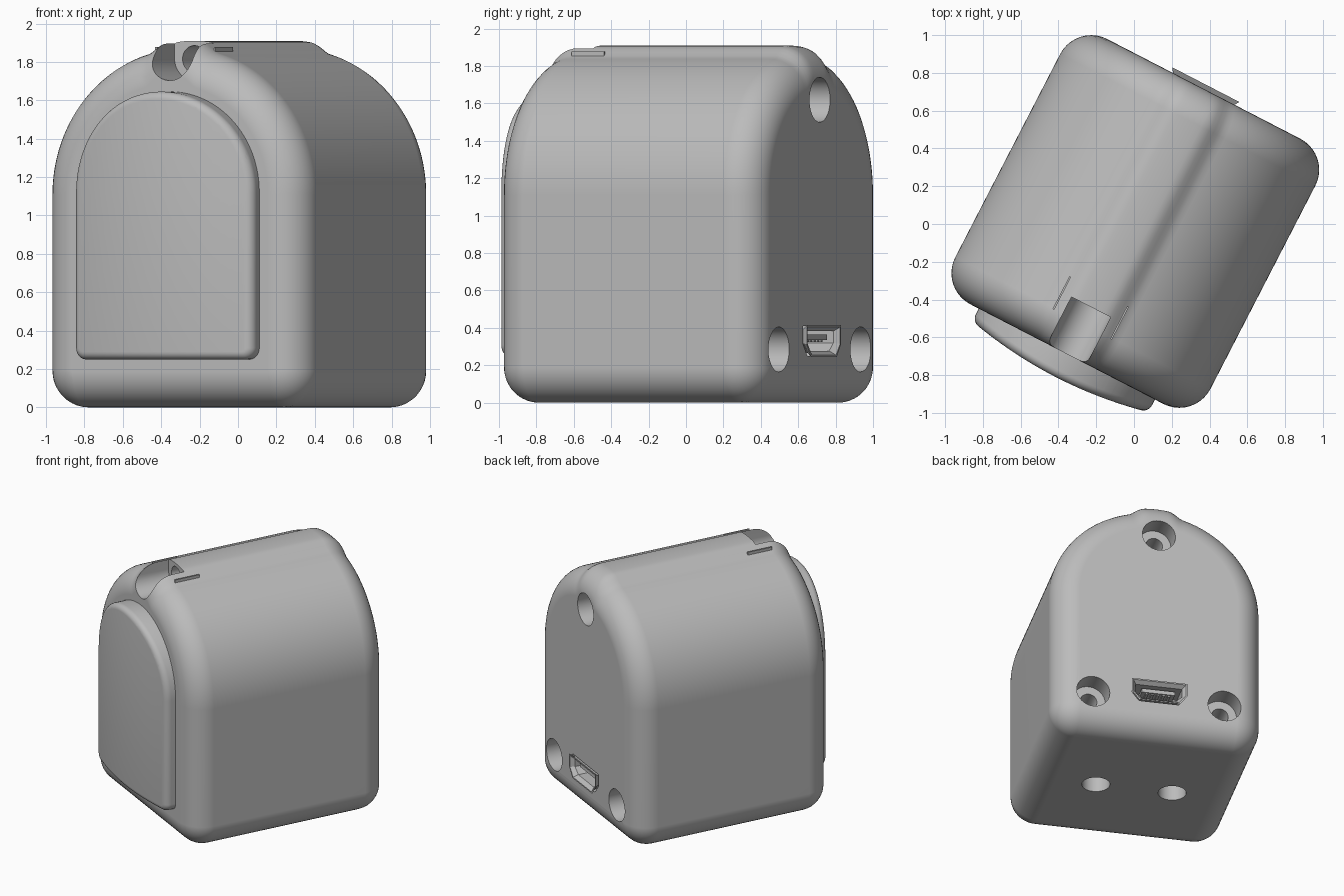
import bpy, bmesh
from math import pi, sin, cos, radians
from mathutils import Matrix

if "Cube" in bpy.data.objects:
    bpy.data.objects.remove(bpy.data.objects["Cube"])

TURN = radians(-27.3)      # the whole model is turned about z
FRONT, BACK = -0.775, 0.805

grey = bpy.data.materials.new("plain_grey")
grey.use_nodes = True
grey.diffuse_color = (0.5, 0.5, 0.5, 1)
grey.node_tree.nodes["Principled BSDF"].inputs["Base Color"].default_value = (0.5, 0.5, 0.5, 1)


def finish(name, bm):
    bmesh.ops.recalc_face_normals(bm, faces=bm.faces)
    mesh = bpy.data.meshes.new(name)
    bm.to_mesh(mesh)
    bm.free()
    mesh.materials.append(grey)
    ob = bpy.data.objects.new(name, mesh)
    ob.rotation_euler.z = TURN
    bpy.context.collection.objects.link(ob)
    return ob


def activate(ob):
    bpy.ops.object.select_all(action="DESELECT")
    ob.select_set(True)
    bpy.context.view_layer.objects.active = ob


def smooth(ob):
    activate(ob)
    bpy.ops.object.shade_smooth_by_angle(angle=radians(32))


def loft(sections, capped=True):
    """Skin a list of (y, [(x, z), ...]) sections."""
    bm = bmesh.new()
    rings = [[bm.verts.new((x, y, z)) for x, z in pts] for y, pts in sections]
    n = len(rings[0])
    pairs = list(zip(rings, rings[1:])) + ([] if capped else [(rings[-1], rings[0])])
    for a, b in pairs:
        for i in range(n):
            j = (i + 1) % n
            bm.faces.new((a[i], a[j], b[j], b[i]))
    if capped:
        bm.faces.new(rings[0])
        bm.faces.new(rings[-1])
    return bm


def arch(half, base, spring, corner, inset=0, bump=0):
    """Round-topped outline with rounded lower corners and an optional ridge."""
    pts, n, r = [], 96, half - inset
    for i in range(n + 1):
        t = pi * i / n
        f = min(max((abs(t - pi / 2) - 0.11) / 0.16, 0), 1)
        rr = r + bump * (1 - f * f * (3 - 2 * f))
        pts.append((rr * cos(t), spring + rr * sin(t)))
    c = corner - inset
    for side, start in ((-1, pi), (1, 1.5 * pi)):
        for i in range(11):
            t = start + pi / 2 * i / 10
            pts.append((side * (half - corner) + c * cos(t), base + corner + c * sin(t)))
    return pts


def cylinder(radius, depth, place, axis="Y"):
    bm = bmesh.new()
    m = Matrix.Translation(place)
    if axis == "Y":
        m = m @ Matrix.Rotation(pi / 2, 4, "X")
    bmesh.ops.create_cone(bm, cap_ends=True, segments=48, radius1=radius,
                          radius2=radius, depth=depth, matrix=m)
    return bm


def cut(ob, bm):
    cutter = finish("cutter", bm)
    cutter.hide_render = True
    mod = ob.modifiers.new("cut", "BOOLEAN")
    mod.operation, mod.solver, mod.object = "DIFFERENCE", "EXACT", cutter
    activate(ob)
    bpy.ops.object.modifier_apply(modifier=mod.name)
    bpy.data.objects.remove(cutter)


def box(name, size, place):
    bm = bmesh.new()
    bmesh.ops.create_cube(bm, size=1, matrix=Matrix.Translation(place) @ Matrix.Diagonal((*size, 1)))
    return finish(name, bm)


# Housing: arched block with rounded front and back rims and a top ridge
fillet = 0.185
rim = [(fillet * (1 - cos(k * pi / 20)), fillet * (1 - sin(k * pi / 20))) for k in range(11)]
sections = [(FRONT + y, arch(0.76, 0, 1.11, 0.19, d, 0.04)) for y, d in rim]
sections += [(BACK - y, arch(0.76, 0, 1.11, 0.19, d, 0.04)) for y, d in reversed(rim)]
housing = finish("housing", loft(sections))

# Open U-shaped notch at the top front, with a small hole in its rear wall
u = [(0.117 * cos(pi + pi * i / 24), 1.82 + 0.117 * sin(pi + pi * i / 24)) for i in range(25)]
u += [(0.117, 2.1), (-0.117, 2.1)]
cut(housing, loft([(-0.95, u), (-0.495, u)]))
cut(housing, cylinder(0.07, 0.4, (0, -0.4, 1.815)))

# Counterbored screw holes in the back
for x, z in ((-0.477, 0.285), (0.477, 0.285), (0, 1.62)):
    cut(housing, cylinder(0.12, 0.4, (x, BACK + 0.05, z)))
    cut(housing, cylinder(0.06, 0.6, (x, BACK - 0.2, z)))

# Two mounting holes underneath
for x in (-0.277, 0.277):
    cut(housing, cylinder(0.1, 0.6, (x, 0, 0), "Z"))


# Connector outline: wide top, chamfered lower corners
def port(grow):
    w, h = 0.18 + grow, 0.065 + grow
    return [(x, 0.33 + z) for x, z in
            ((-w, h), (w, h), (w, -h * 0.2), (w - 0.05, -h), (0.05 - w, -h), (-w, -h * 0.2))]


cut(housing, loft([(0.6, port(0.015)), (1.0, port(0.015))]))
smooth(housing)
housing.modifiers.new("even_shading", "WEIGHTED_NORMAL").keep_sharp = True

# Connector shell with flared lip, back plate and tongue
shell = finish("port_shell", loft([(0.61, port(0)), (0.8, port(0)), (0.83, port(0.02)),
                                   (0.83, port(0.01)), (0.8, port(-0.012)), (0.61, port(-0.012))],
                                  capped=False))
box("port_back", (0.33, 0.02, 0.1), (0, 0.63, 0.335))
box("port_tongue", (0.24, 0.15, 0.03), (0, 0.71, 0.35))
for i in range(5):
    box("port_contact", (0.02, 0.13, 0.012), (-0.08 + 0.04 * i, 0.71, 0.331))

# Front panel: arched plate with rounded rim, bowed across its width
soft, edge, rear = 0.04, -0.85, -0.7
rim = [(soft * (1 - cos(k * pi / 12)), soft * (1 - sin(k * pi / 12))) for k in range(7)]
bm = loft([(edge + y, arch(0.525, 0.25, 1.12, 0.06, d)) for y, d in rim]
          + [(rear, arch(0.525, 0.25, 1.12, 0.06))])
for i in range(-11, 12):
    bmesh.ops.bisect_plane(bm, geom=bm.verts[:] + bm.edges[:] + bm.faces[:], dist=1e-5,
                           plane_co=(i * 0.0437, 0, 0), plane_no=(1, 0, 0))
for v in bm.verts:
    if v.co.y < rear - 0.01:
        v.co.y -= 0.06 * (1 - (v.co.x / 0.525) ** 2)
smooth(finish("front_panel", bm))

# Thin rails beside the notch
for x in (-0.172, 0.172):
    box("notch_rail", (0.01, 0.195, 0.03), (x, -0.5, 1.862))
